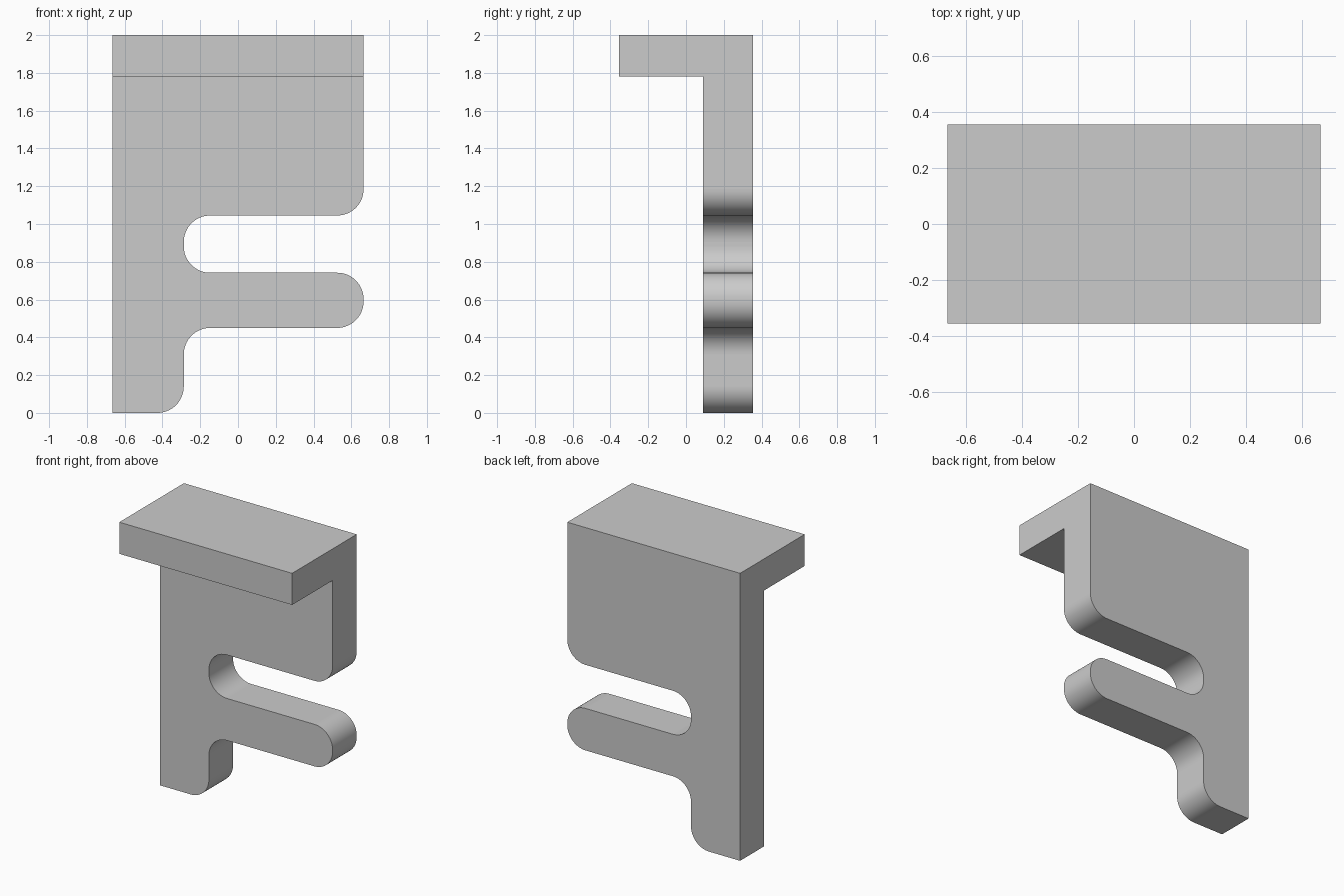
import bpy
import bmesh
import math
from mathutils import Vector

cube = bpy.data.objects.get("Cube")
if cube:
    bpy.data.objects.remove(cube)

HALF_W, BACK, PLATE_FRONT, LEDGE_FRONT = 0.665, 0.355, 0.09, -0.355
TOP, LEDGE_Z, RADIUS, STEPS = 2.0, 1.78, 0.14, 16
INNER = -0.287


def rounded(prev, corner, nxt, radius):
    """Points of an arc that rounds off a right-angled corner."""
    c = Vector(corner)
    a = (Vector(prev) - c).normalized() * radius
    b = (Vector(nxt) - c).normalized() * radius
    centre = c + a + b
    angles = [math.pi / 2 * i / STEPS for i in range(STEPS + 1)]
    return [centre - b * math.cos(t) - a * math.sin(t) for t in angles]


# Outline of the upright plate: x, z, corner radius
corners = [
    (-HALF_W, 0, 0), (INNER, 0, RADIUS),
    (INNER, 0.45, RADIUS), (HALF_W, 0.45, RADIUS),
    (HALF_W, 0.742, RADIUS), (INNER, 0.742, RADIUS),
    (INNER, 1.045, RADIUS), (HALF_W, 1.045, RADIUS),
    (HALF_W, LEDGE_Z, 0), (HALF_W, TOP, 0),
    (-HALF_W, TOP, 0), (-HALF_W, LEDGE_Z, 0),
]
outline = []
for i, (x, z, r) in enumerate(corners):
    if r:
        outline += rounded(corners[i - 1][:2], (x, z),
                           corners[(i + 1) % len(corners)][:2], r)
    else:
        outline.append(Vector((x, z)))

# Plate: front face split at the ledge height, then extruded to the back
bm = bmesh.new()
verts = [bm.verts.new((p.x, PLATE_FRONT, p.y)) for p in outline]
face = bm.faces.new(verts)
bmesh.utils.face_split(face, verts[-1], verts[-4])
front = bm.faces[:]
result = bmesh.ops.extrude_face_region(bm, geom=front, use_keep_orig=True)
moved = [g for g in result["geom"] if isinstance(g, bmesh.types.BMVert)]
bmesh.ops.translate(bm, verts=moved, vec=(0, BACK - PLATE_FRONT, 0))

# Ledge: the strip above the split pulled forward
strip = [f for f in bm.faces if f.calc_center_median().z > LEDGE_Z
         and all(abs(v.co.y - PLATE_FRONT) < 1e-4 for v in f.verts)]
result = bmesh.ops.extrude_face_region(bm, geom=strip)
moved = [g for g in result["geom"] if isinstance(g, bmesh.types.BMVert)]
bmesh.ops.translate(bm, verts=moved, vec=(0, LEDGE_FRONT - PLATE_FRONT, 0))

# Merge coplanar faces and smooth only the rounded corners
bmesh.ops.recalc_face_normals(bm, faces=bm.faces[:])
bmesh.ops.dissolve_limit(bm, angle_limit=math.radians(0.5),
                         verts=bm.verts[:], edges=bm.edges[:])
bm.normal_update()
for f in bm.faces:
    f.smooth = max(abs(c) for c in f.normal) < 0.9999

mesh = bpy.data.meshes.new("bracket")
bm.to_mesh(mesh)
bm.free()
bracket = bpy.data.objects.new("bracket", mesh)
bpy.context.collection.objects.link(bracket)

# Plain grey material
grey = bpy.data.materials.new("light_grey")
grey.use_nodes = True
colour = (0.6, 0.6, 0.6, 1)
grey.diffuse_color = colour
for node in grey.node_tree.nodes:
    if node.type == "BSDF_PRINCIPLED":
        node.inputs["Base Color"].default_value = colour
mesh.materials.append(grey)
